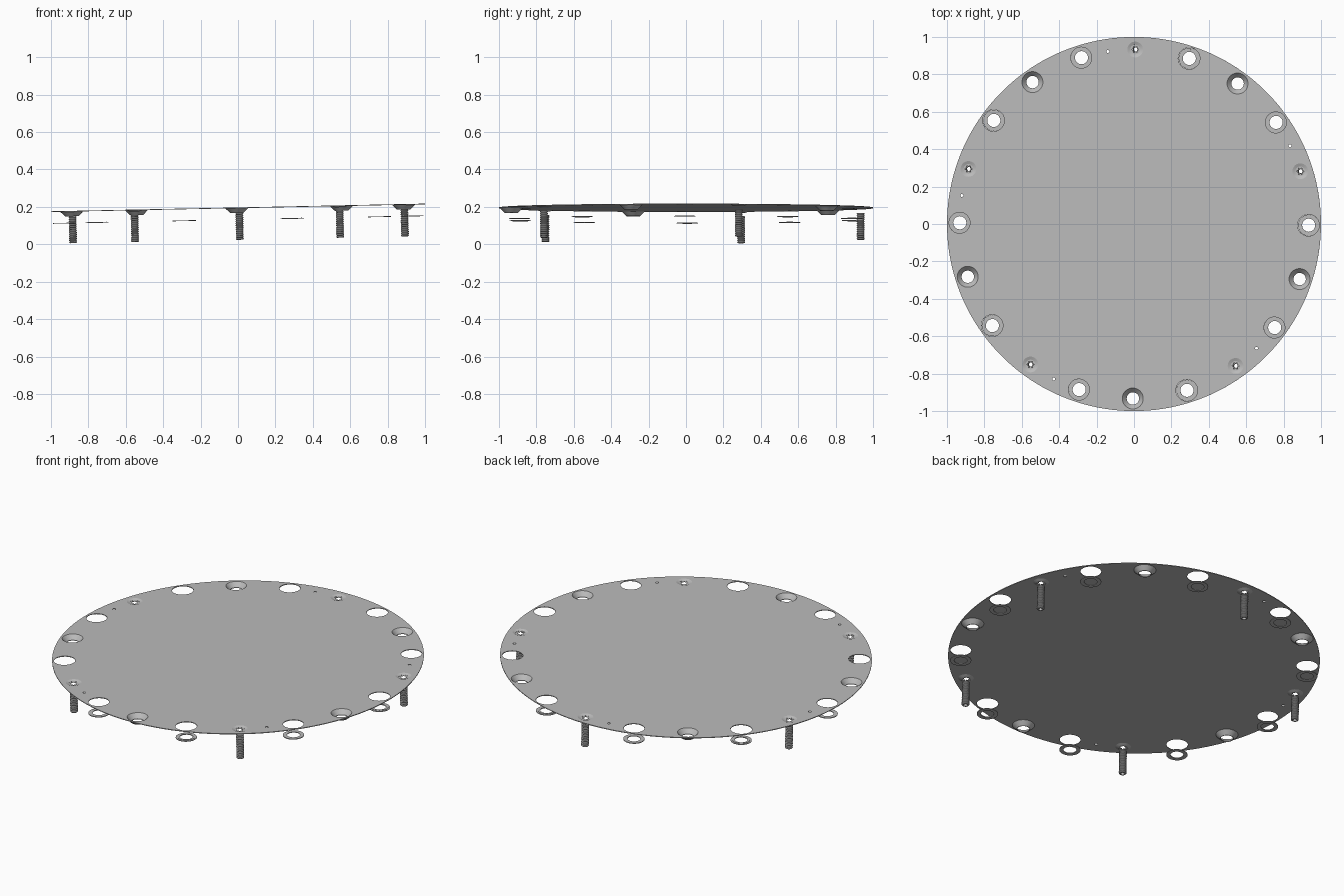
import bpy, bmesh, math
from mathutils import Matrix

if "Cube" in bpy.data.objects:
    bpy.data.objects.remove(bpy.data.objects["Cube"])

grey = bpy.data.materials.new("plain_grey")
grey.use_nodes = True
grey.diffuse_color = (0.5, 0.5, 0.5, 1)
grey.node_tree.nodes["Principled BSDF"].inputs["Base Color"].default_value = (0.5, 0.5, 0.5, 1)

TILT = Matrix.Translation((0, 0, 0.195)) @ Matrix.Rotation(-0.0205, 4, "Y")
RING = 0.933          # radius of the ring of fittings
TURN = -0.4           # small turn of the whole pattern, in degrees


def place(name, mesh, pos=(0, 0, 0)):
    """Add a mesh to the scene, in the tilted frame of the plate."""
    ob = bpy.data.objects.new(name, mesh)
    bpy.context.collection.objects.link(ob)
    ob.matrix_world = TILT @ Matrix.Translation(pos)
    return ob


def rim(angle, z=0):
    a = math.radians(angle + TURN)
    return (RING * math.cos(a), RING * math.sin(a), z)


def circle(r, n=40, centre=(0, 0, 0), wave=0, lobes=6):
    """Closed loop of points, lobed when wave is set."""
    pts = []
    for i in range(n):
        a = math.tau * i / n
        q = r * (1 + wave * math.cos(lobes * a))
        pts.append((centre[0] + q * math.cos(a), centre[1] + q * math.sin(a)))
    return pts


def sheet(name, loops, half):
    """Thin filled sheet: the first loop is the outline, the rest are holes."""
    curve = bpy.data.curves.new(name, "CURVE")
    curve.dimensions = "2D"
    curve.fill_mode = "BOTH"
    curve.extrude = half
    for loop in loops:
        spline = curve.splines.new("POLY")
        spline.points.add(len(loop) - 1)
        for p, (x, y) in zip(spline.points, loop):
            p.co = (x, y, 0, 1)
        spline.use_cyclic_u = True
    ob = bpy.data.objects.new(name, curve)
    bpy.context.collection.objects.link(ob)
    bpy.context.view_layer.update()
    mesh = bpy.data.meshes.new_from_object(
        ob.evaluated_get(bpy.context.evaluated_depsgraph_get()))
    bpy.data.objects.remove(ob)
    mesh.name = name
    mesh.materials.clear()
    mesh.materials.append(grey)
    return mesh


def lathe(name, profile, n=40, pitch=0):
    """Turn a closed (radius, height) profile about z."""
    bm = bmesh.new()
    rings = [[bm.verts.new((r * math.cos(math.tau * i / n),
                            r * math.sin(math.tau * i / n), z)) for i in range(n)]
             for r, z in profile]
    for k, low in enumerate(rings):
        high = rings[(k + 1) % len(rings)]
        for i in range(n):
            j = (i + 1) % n
            bm.faces.new((low[i], low[j], high[j], high[i]))
    bmesh.ops.recalc_face_normals(bm, faces=bm.faces)
    mesh = bpy.data.meshes.new(name)
    bm.to_mesh(mesh)
    bm.free()
    mesh.materials.append(grey)
    return mesh


# Shared meshes for the fittings
cup = lathe("countersunk_cup", [(0.056, 0.002), (0.06, -0.003), (0.036, -0.027),
                                (0.033, -0.027), (0.033, -0.024)])
flat_washer = lathe("flat_washer", [(0.057, 0.002), (0.057, -0.002),
                                    (0.035, -0.002), (0.035, 0.002)])
step_washer = lathe("stepped_washer", [(0.057, 0.001), (0.057, -0.002), (0.035, -0.002),
                                       (0.035, 0.003), (0.047, 0.003), (0.047, 0.001)])
dish = lathe("screw_dish", [(0.042, 0.002), (0.042, -0.002), (0.026, -0.008), (0.026, -0.004)])
drive = sheet("screw_drive", [circle(0.027), circle(0.015, 48, wave=0.25)], 0.001)

# Hollow threaded shank
TOP, BOTTOM, TURNS = -0.027, -0.171, 14
step = (TOP - BOTTOM) / TURNS
thread = []
for t in range(TURNS):
    z = TOP - t * step
    thread += [(0.017, z), (0.021, z - 0.35 * step), (0.021, z - 0.65 * step)]
thread += [(0.017, BOTTOM), (0.011, BOTTOM), (0.011, TOP)]
shank = lathe("screw_shank", thread, 20)

# Fittings around the rim, collecting the plate holes on the way
holes = []
for k in range(20):
    angle = 18 * k
    pos = rim(angle)
    if k % 2 == 0:
        stepped = k % 4 == 0
        holes.append(circle(0.058 if stepped else 0.056, 40, pos))
        place("washer", step_washer if stepped else flat_washer, rim(angle, -0.063))
    elif k % 4 == 3:
        holes.append(circle(0.056, 40, pos))
        place("countersunk_cup", cup, pos)
    else:
        holes.append(circle(0.042, 40, pos))
        holes.append(circle(0.008, 12, rim(angle + 9)))
        place("screw_dish", dish, pos)
        place("screw_drive", drive, rim(angle, -0.006))
        place("screw_shank", shank, pos)

# Round plate
place("round_plate", sheet("round_plate", [circle(1, 160)] + holes, 0.002))

# Smooth the turned parts, keeping their edges sharp
bpy.ops.object.select_all(action="DESELECT")
for ob in bpy.context.collection.objects:
    if ob.name.startswith(("washer", "countersunk", "screw")):
        ob.select_set(True)
        bpy.context.view_layer.objects.active = ob
bpy.ops.object.shade_smooth_by_angle(angle=math.radians(30))
